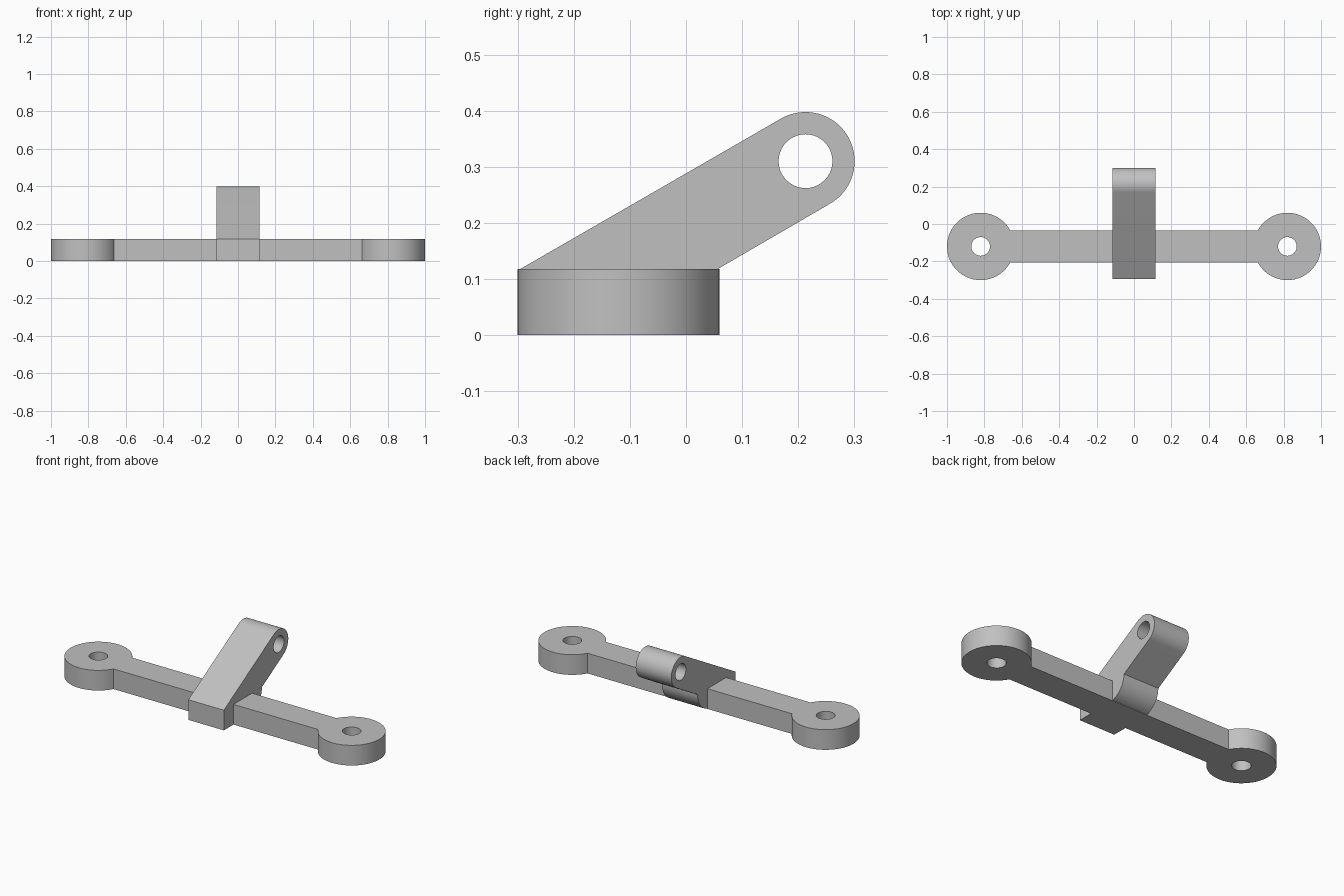
import bpy, bmesh
from math import sin, cos, radians, asin, degrees
from mathutils import Vector

cube = bpy.data.objects.get("Cube")
if cube:
    bpy.data.objects.remove(cube, do_unlink=True)

# Plain grey material
grey = bpy.data.materials.new("plain_grey")
grey.use_nodes = True
grey.diffuse_color = (0.53, 0.53, 0.53, 1)
bsdf = grey.node_tree.nodes["Principled BSDF"]
bsdf.inputs["Base Color"].default_value = grey.diffuse_color


def arc(cx, cy, r, start, end, steps):
    """Points on an arc, angles in degrees."""
    angles = [radians(start + (end - start) * i / steps) for i in range(steps + 1)]
    return [(cx + r * cos(a), cy + r * sin(a)) for a in angles]


def extruded(name, loops, place, direction):
    """Fill an outline with its holes, then extrude it into a solid."""
    bm = bmesh.new()
    for loop in loops:
        verts = [bm.verts.new(place(a, b)) for a, b in loop]
        for i, v in enumerate(verts):
            bm.edges.new((verts[i - 1], v))
    bmesh.ops.triangle_fill(bm, edges=bm.edges[:], use_beauty=True)
    result = bmesh.ops.extrude_face_region(bm, geom=bm.faces[:])
    moved = [g for g in result["geom"] if isinstance(g, bmesh.types.BMVert)]
    bmesh.ops.translate(bm, verts=moved, vec=Vector(direction))
    bmesh.ops.recalc_face_normals(bm, faces=bm.faces[:])
    mesh = bpy.data.meshes.new(name)
    bm.to_mesh(mesh)
    bm.free()
    mesh.materials.append(grey)
    obj = bpy.data.objects.new(name, mesh)
    bpy.context.collection.objects.link(obj)
    return obj


# Flat base bar with a drilled disc at each end
thick, mid_y, disc_x, disc_r, bar_half = 0.118, -0.12, 0.82, 0.18, 0.086
neck = degrees(asin(bar_half / disc_r))
outline = arc(disc_x, mid_y, disc_r, neck - 180, 180 - neck, 64)
outline += arc(-disc_x, mid_y, disc_r, neck, 360 - neck, 64)
holes = [arc(s * disc_x, mid_y, 0.05, 0, 360, 40)[:-1] for s in (-1, 1)]
bracket = extruded("bracket", [outline] + holes,
                   lambda a, b: (a, b, 0), (0, 0, thick))

# Leaning arm: square front foot, rounded heel, drilled round tip
eye, tip_r, half_w, heel_y = (0.213, 0.31), 0.0875, 0.115, 0.057
profile = [(-0.295, thick), (-0.295, 0)]
profile += arc(heel_y - thick, thick, thick, -90, 0, 24)
profile += arc(*eye, tip_r, -60, 120, 40)
eye_hole = arc(*eye, 0.048, 0, 360, 40)[:-1]
arm = extruded("arm_solid", [profile, eye_hole],
               lambda a, b: (-half_w, a, b), (2 * half_w, 0, 0))

# Fuse both into one solid
fuse = bracket.modifiers.new("fuse_arm", "BOOLEAN")
fuse.operation = "UNION"
fuse.solver = "EXACT"
fuse.object = arm
bpy.ops.object.select_all(action="DESELECT")
bpy.context.view_layer.objects.active = bracket
bracket.select_set(True)
bpy.ops.object.modifier_apply(modifier=fuse.name)
bpy.data.objects.remove(arm, do_unlink=True)
bpy.ops.object.shade_smooth_by_angle(angle=radians(25))
